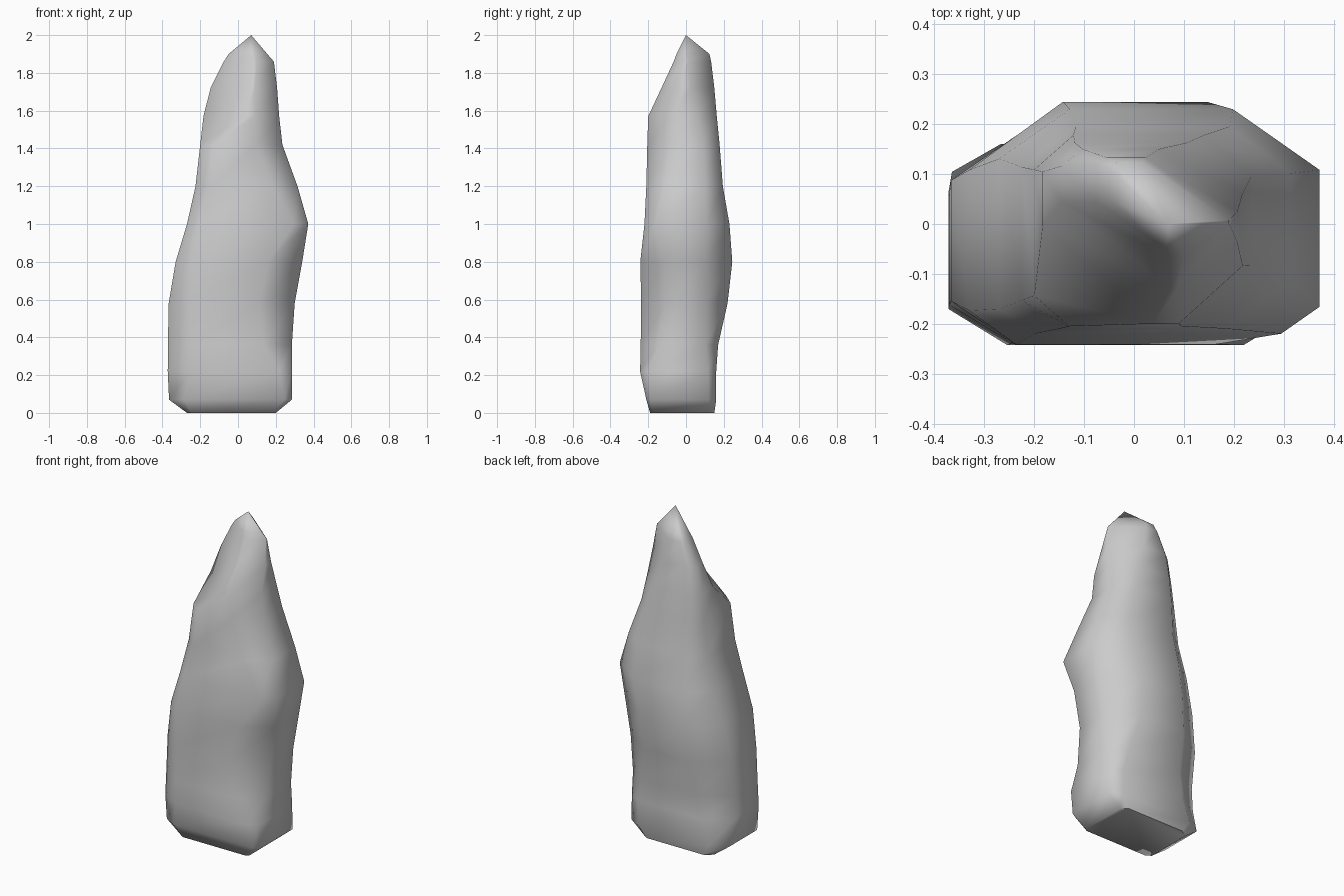
import bpy, bmesh

# Cross-sections of the rock: height, left, right, front, back,
# then corner cuts as fractions of the section (front-left, front-right, back-right, back-left)
SECTIONS = [
    (0.00, -0.27, 0.20, -0.19, 0.15, 0.06, 0.04, 0.08, 0.10),
    (0.07, -0.365, 0.285, -0.21, 0.16, 0.12, 0.06, 0.11, 0.15),
    (0.22, -0.372, 0.285, -0.243, 0.16, 0.18, 0.10, 0.11, 0.24),
    (0.36, -0.371, 0.285, -0.240, 0.17, 0.19, 0.23, 0.16, 0.28),
    (0.58, -0.367, 0.30, -0.237, 0.22, 0.18, 0.28, 0.25, 0.29),
    (0.80, -0.33, 0.34, -0.242, 0.245, 0.14, 0.27, 0.29, 0.28),
    (1.00, -0.27, 0.372, -0.22, 0.23, 0.11, 0.12, 0.27, 0.22),
    (1.20, -0.225, 0.315, -0.21, 0.195, 0.14, 0.24, 0.23, 0.20),
    (1.42, -0.20, 0.235, -0.205, 0.178, 0.16, 0.32, 0.22, 0.18),
    (1.57, -0.183, 0.218, -0.20, 0.163, 0.55, 0.32, 0.28, 0.16),
    (1.72, -0.145, 0.207, -0.13, 0.15, 0.62, 0.34, 0.45, 0.12),
    (1.86, -0.075, 0.19, -0.065, 0.133, 0.55, 0.34, 0.63, 0.08),
    (1.90, -0.05, 0.155, -0.05, 0.124, 0.56, 0.30, 0.68, 0.07),
]
PEAK = (0.07, 0.0, 2.0)


def ring(z, l, r, f, b, fl, fr, br, bl):
    """Rectangle with four individually cut corners, counter-clockwise."""
    w, d = r - l, b - f
    return [(l + fl * w, f, z), (r - fr * w, f, z),
            (r, f + fr * d, z), (r, b - br * d, z),
            (r - br * w, b, z), (l + bl * w, b, z),
            (l, b - bl * d, z), (l, f + fl * d, z)]


# Loft the sections and close with a base and a pointed peak
bm = bmesh.new()
rings = [[bm.verts.new(p) for p in ring(*s)] for s in SECTIONS]
bm.faces.new(rings[0][::-1])
for low, high in zip(rings, rings[1:]):
    for i in range(8):
        j = (i + 1) % 8
        bm.faces.new((low[i], low[j], high[j], high[i]))
tip = bm.verts.new(PEAK)
for i in range(8):
    bm.faces.new((rings[-1][i], rings[-1][(i + 1) % 8], tip))
bmesh.ops.recalc_face_normals(bm, faces=bm.faces[:])

mesh = bpy.data.meshes.new("standing_rock")
bm.to_mesh(mesh)
bm.free()
rock = bpy.data.objects.new("standing_rock", mesh)
bpy.context.collection.objects.link(rock)

# Soft stone facets
bpy.context.view_layer.objects.active = rock
rock.select_set(True)
bpy.ops.object.shade_smooth_by_angle(angle=1.05)
